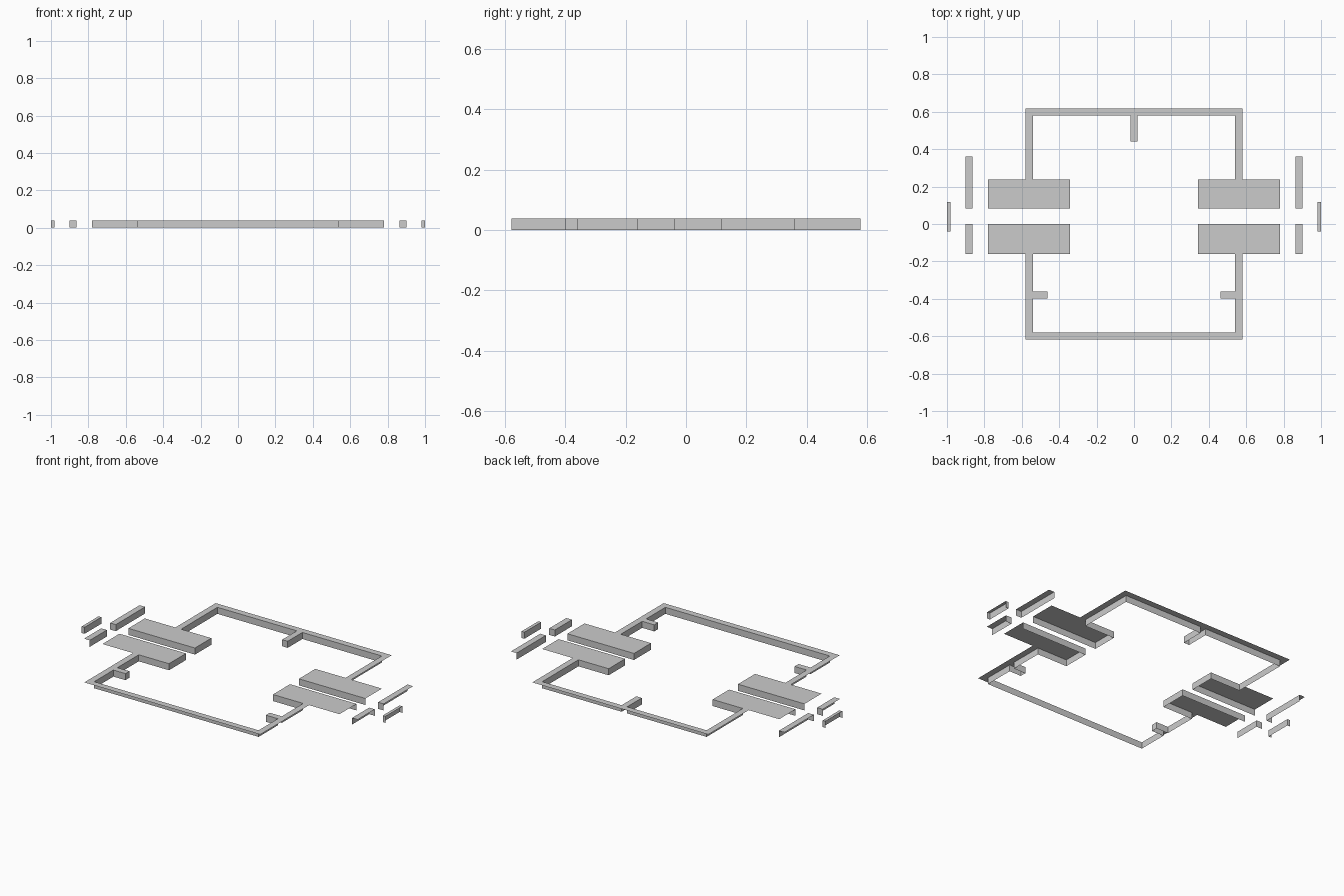
import bpy

if "Cube" in bpy.data.objects:
    bpy.data.objects.remove(bpy.data.objects["Cube"])

H = 0.039  # thickness of the flat parts


def shell(name, walled, bare):
    """Flat top following walled + bare outline points; only the walled path drops side walls to z = 0."""
    pts = walled + bare
    n, k = len(pts), len(walled)
    edges = [(i, i + 1) for i in range(k - 1)]
    verts = [(x, y, H) for x, y in pts] + [(x, y, 0) for x, y in walled]
    area = sum(pts[i][0] * pts[(i + 1) % n][1] - pts[(i + 1) % n][0] * pts[i][1] for i in range(n))
    top = list(range(n))
    faces = [top if area > 0 else top[::-1]]
    for a, b in edges:
        wall = [a, a + n, b + n, b]
        faces.append(wall if area > 0 else wall[::-1])
    mesh = bpy.data.meshes.new(name)
    mesh.from_pydata(verts, [], faces)
    obj = bpy.data.objects.new(name, mesh)
    bpy.context.collection.objects.link(obj)
    return obj


def flip(pts):
    return [(-x, y) for x, y in pts]


def symmetric(name, inner, outer):
    """Half outlines for +x, completed by reflection; inner runs outside-in, outer ends at the corner."""
    shell(name, inner + flip(inner[::-1]), flip(outer) + outer[::-1])


# back half: pads, frame and centre tab
symmetric("back_frame",
          [(.78, .084), (.342, .084), (.342, .238), (.541, .238),
           (.541, .579), (.018, .579), (.018, .441)],
          [(.78, .238), (.579, .238), (.579, .617)])

# front half: pads, frame and two side tabs
symmetric("front_frame",
          [(.78, 0), (.342, 0), (.342, -.16), (.541, -.16), (.541, -.361),
           (.462, -.361), (.462, -.398), (.541, -.398), (.541, -.579)],
          [(.78, -.16), (.579, -.16), (.579, -.617)])

# separate marker bars on both sides
bars = {
    "back_bar": ([(.9, .084), (.863, .084), (.863, .36)], [(.9, .36)]),
    "front_bar": ([(.9, 0), (.863, 0), (.863, -.161)], [(.9, -.161)]),
    "outer_bar": ([(1, -.04), (.981, -.04), (.981, .117), (1, .117)], []),
}
for name, (walled, bare) in bars.items():
    shell("right_" + name, walled, bare)
    shell("left_" + name, flip(walled), flip(bare))
